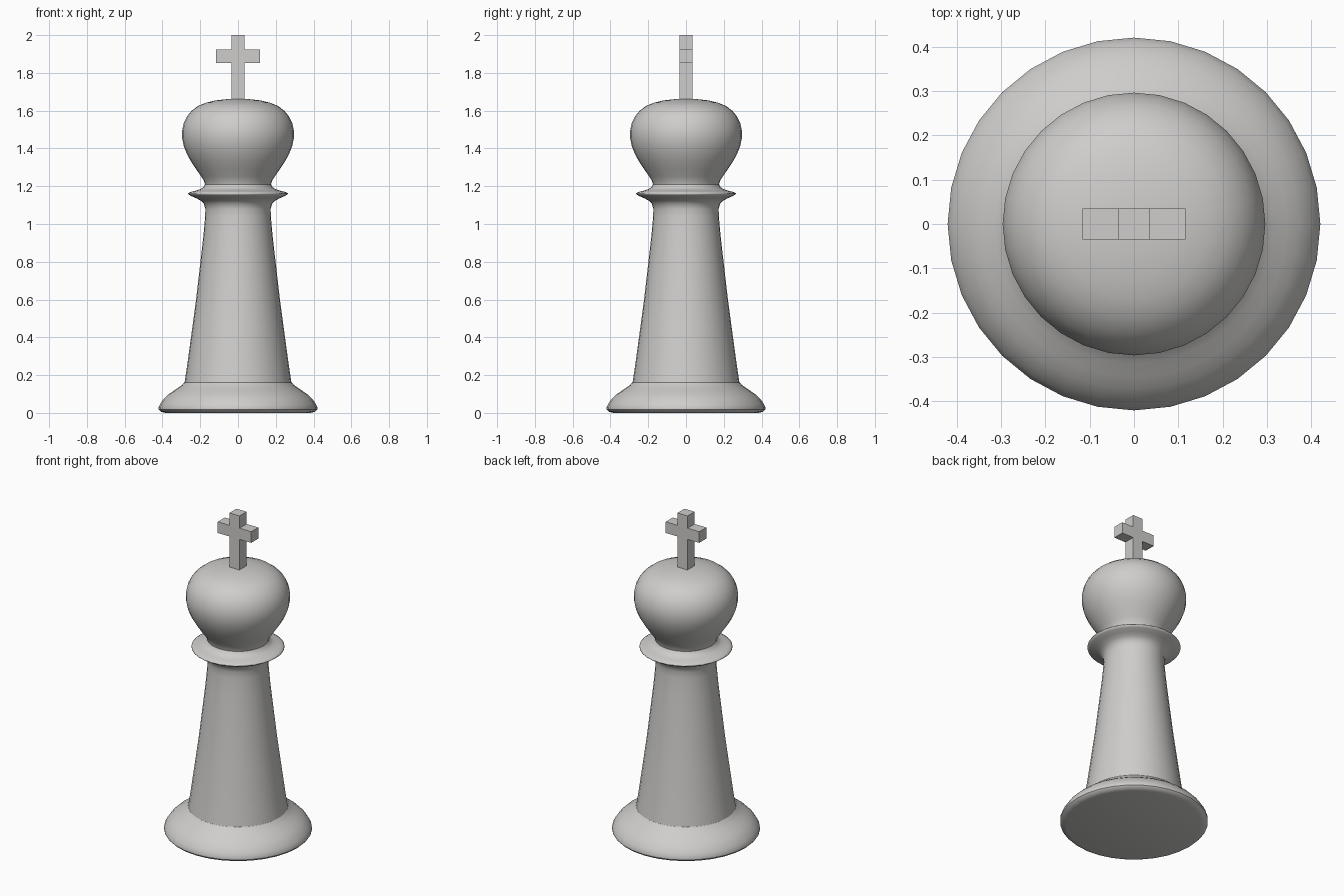
import bpy, bmesh, math

if "Cube" in bpy.data.objects:
    bpy.data.objects.remove(bpy.data.objects["Cube"])

SIDES = 32

stone = bpy.data.materials.new("pale_grey")
stone.diffuse_color = (0.62, 0.612, 0.597, 1)
stone.use_nodes = True
stone.node_tree.nodes["Principled BSDF"].inputs["Base Color"].default_value = stone.diffuse_color


def finish(name, bm):
    bmesh.ops.recalc_face_normals(bm, faces=bm.faces)
    mesh = bpy.data.meshes.new(name)
    bm.to_mesh(mesh)
    bm.free()
    mesh.materials.append(stone)
    obj = bpy.data.objects.new(name, mesh)
    bpy.context.collection.objects.link(obj)
    return obj


def lathe(name, profile, angle=40):
    """Revolve (radius, height) points around z."""
    bm = bmesh.new()
    rings = []
    for r, z in profile:
        if r == 0:
            rings.append([bm.verts.new((0, 0, z))] * SIDES)
        else:
            rings.append([bm.verts.new((r * math.cos(2 * math.pi * i / SIDES),
                                        r * math.sin(2 * math.pi * i / SIDES), z))
                          for i in range(SIDES)])
    for a, b in zip(rings, rings[1:]):
        for i in range(SIDES):
            j = (i + 1) % SIDES
            bm.faces.new(list(dict.fromkeys((a[i], a[j], b[j], b[i]))))
    obj = finish(name, bm)
    bpy.ops.object.select_all(action='DESELECT')
    obj.select_set(True)
    bpy.context.view_layer.objects.active = obj
    bpy.ops.object.shade_smooth_by_angle(angle=math.radians(angle))
    return obj


# Flared foot
lathe("base", [(0, 0), (0.385, 0), (0.41, 0.007), (0.42, 0.018), (0.42, 0.03),
               (0.41, 0.05), (0.395, 0.072), (0.372, 0.095), (0.345, 0.114),
               (0.315, 0.134), (0.295, 0.149), (0.283, 0.162), (0, 0.162)])

# Tapered column flaring out into a thin collar
lathe("column_and_collar", [
    (0.283, 0.16), (0.268, 0.26), (0.253, 0.37), (0.238, 0.48), (0.222, 0.6),
    (0.207, 0.73), (0.193, 0.85), (0.182, 0.95), (0.174, 1.04), (0.173, 1.08),
    (0.18, 1.106), (0.197, 1.124), (0.222, 1.137), (0.25, 1.149), (0.264, 1.158),
    (0.264, 1.163), (0.25, 1.17), (0.225, 1.176), (0.2, 1.184), (0.183, 1.195),
    (0.175, 1.21)], 80)

# Bulbous head
lathe("head", [
    (0.175, 1.21), (0.18, 1.228), (0.195, 1.252), (0.22, 1.288), (0.247, 1.328),
    (0.27, 1.369), (0.287, 1.412), (0.296, 1.455), (0.296, 1.495), (0.287, 1.535),
    (0.27, 1.57), (0.245, 1.6), (0.212, 1.625), (0.17, 1.642), (0.12, 1.654),
    (0.06, 1.661), (0, 1.663)], 80)

# Cross finial: one outline, mirrored, given thickness
W, ARM, LOW, HIGH = 0.035, 0.116, 1.853, 1.923
half = [(W, 1.645), (W, LOW), (ARM, LOW), (ARM, HIGH), (W, HIGH), (W, 2.0)]
outline = half + [(-x, z) for x, z in reversed(half)]
bm = bmesh.new()
face = bm.faces.new([bm.verts.new((x, -W, z)) for x, z in outline])
ext = bmesh.ops.extrude_face_region(bm, geom=[face])
bmesh.ops.translate(bm, vec=(0, 2 * W, 0),
                    verts=[v for v in ext["geom"] if isinstance(v, bmesh.types.BMVert)])
finish("cross", bm)
